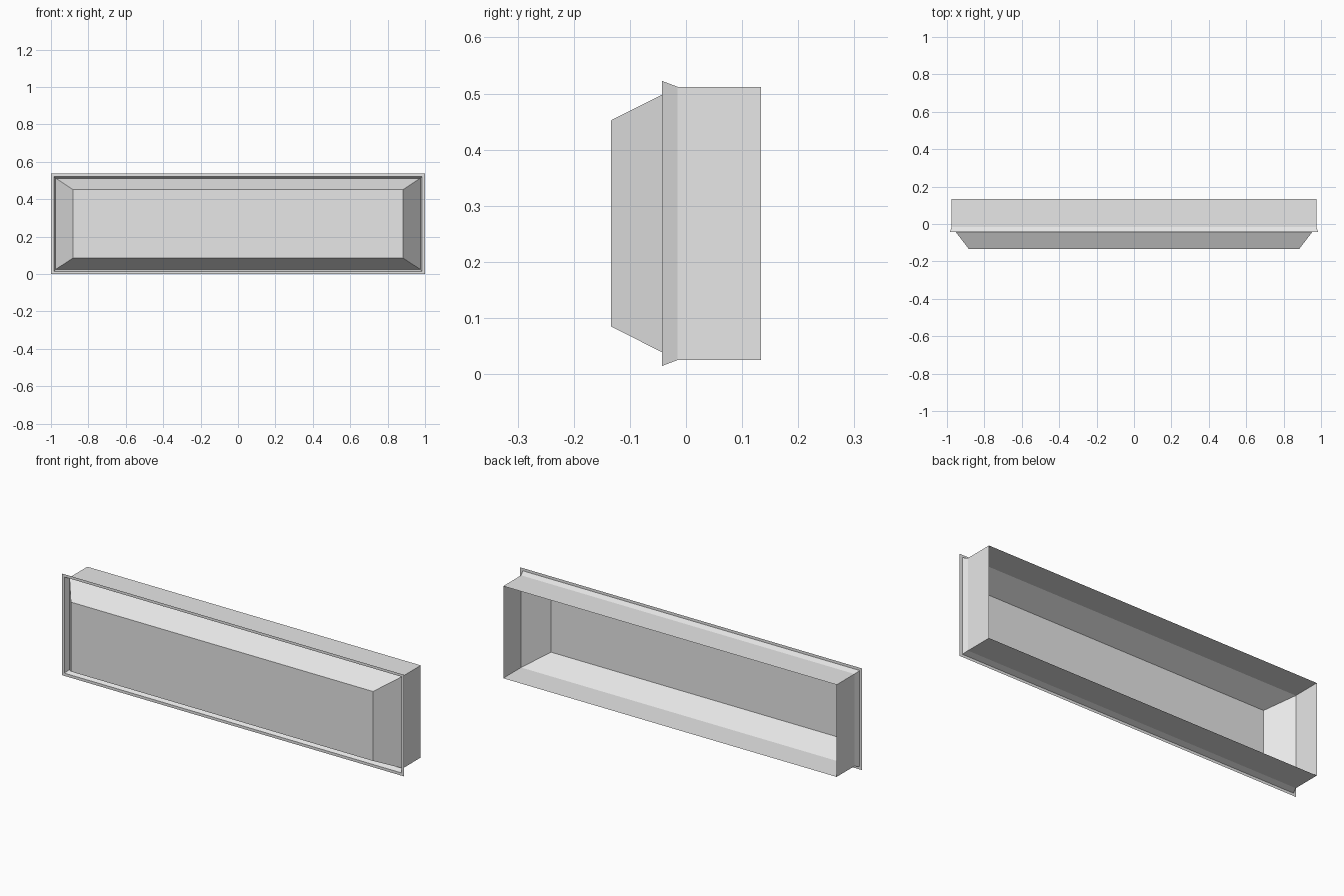
import bpy

cube = bpy.data.objects.get("Cube")
if cube:
    bpy.data.objects.remove(cube, do_unlink=True)

grey = bpy.data.materials.new("light_grey")
grey.use_nodes = True
colour = (0.8, 0.8, 0.8, 1)
grey.diffuse_color = colour
grey.node_tree.nodes["Principled BSDF"].inputs["Base Color"].default_value = colour

MID_Z = 0.2685

# Rectangular outlines: half width, half height, depth position
panel_edge = (0.883, 0.1835, -0.134)
sleeve_front = (0.9745, 0.2435, -0.015)
sleeve_back = (0.9745, 0.2435, 0.134)
flare_edge = (0.985, 0.254, -0.043)
rim_edge = (1.0, 0.2685, -0.043)


def shell(name, outlines, capped=False):
    """Thin open shell through successive rectangles, optionally closed at the first."""
    verts, faces = [], []
    for w, h, y in outlines:
        verts += [(sx * w, y, MID_Z + sz * h)
                  for sx, sz in ((-1, -1), (1, -1), (1, 1), (-1, 1))]
    for r in range(len(outlines) - 1):
        for i in range(4):
            a, b = 4 * r + i, 4 * r + (i + 1) % 4
            faces.append((a, a + 4, b + 4, b))
    if capped:
        faces.append((0, 1, 2, 3))
    mesh = bpy.data.meshes.new(name)
    mesh.from_pydata(verts, [], faces)
    mesh.materials.append(grey)
    obj = bpy.data.objects.new(name, mesh)
    bpy.context.collection.objects.link(obj)
    return obj


# Tray with sloped front and open back
shell("tray_body", [panel_edge, sleeve_front, sleeve_back], capped=True)

# Flared collar ending in a flat rim
shell("collar_rim", [rim_edge, flare_edge, sleeve_front])
